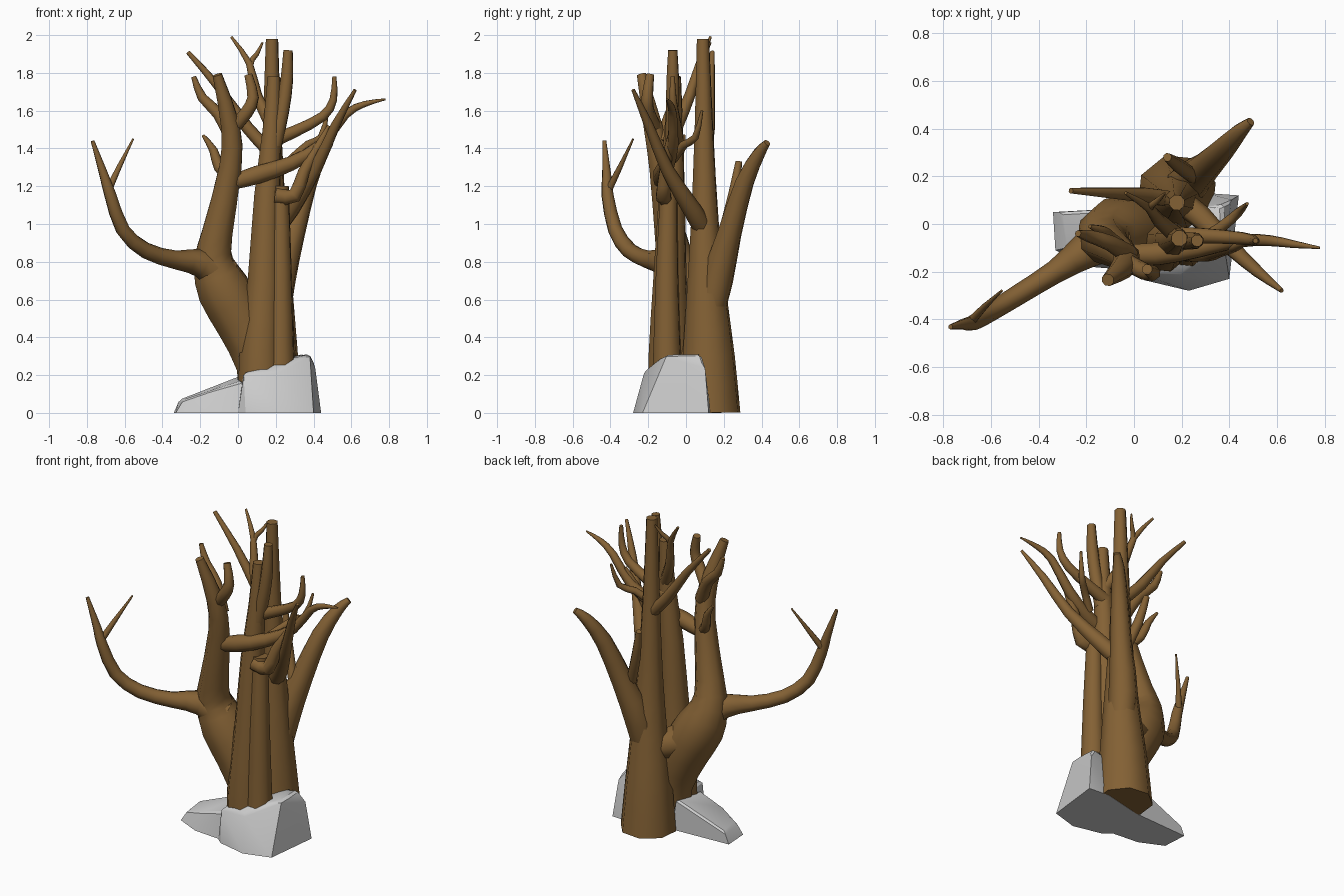
import bpy, bmesh
from math import cos, sin, pi
from mathutils import Vector

bark = bpy.data.materials.new("bark")
bark.diffuse_color = (0.23, 0.12, 0.035, 1)


def finish(name, bm, mat=None, angle=40):
    for v in bm.verts:
        v.co.z = max(v.co.z, 0)
    bmesh.ops.recalc_face_normals(bm, faces=bm.faces)
    me = bpy.data.meshes.new(name)
    bm.to_mesh(me)
    bm.free()
    ob = bpy.data.objects.new(name, me)
    bpy.context.collection.objects.link(ob)
    if mat:
        me.materials.append(mat)
    bpy.ops.object.select_all(action='DESELECT')
    ob.select_set(True)
    bpy.context.view_layer.objects.active = ob
    bpy.ops.object.shade_smooth_by_angle(angle=angle * pi / 180)
    return ob


def smooth_path(pts):
    """Catmull-Rom path of 4D points (x, y, z, radius), two steps per span."""
    p = [Vector(q) for q in pts]
    p = [p[0] * 2 - p[1]] + p + [p[-1] * 2 - p[-2]]
    out = []
    for i in range(1, len(p) - 2):
        a, b, c, d = p[i - 1:i + 3]
        out += [b, (b + c) * 0.5625 - (a + d) * 0.0625]
    return out + [p[-2]]


def limb(name, *pts, sides=8):
    """Tapered tube along a path of (x, y, z, radius)."""
    path = smooth_path(pts)
    pos = [q.to_3d() for q in path]
    n = len(pos)
    bm = bmesh.new()
    rings = []
    tan = (pos[1] - pos[0]).normalized()
    u = tan.cross(Vector((0.1, 1, 0.05))).normalized()
    for i in range(n):
        t = (pos[min(i + 1, n - 1)] - pos[max(i - 1, 0)]).normalized()
        u = tan.rotation_difference(t) @ u
        tan = t
        v = t.cross(u)
        ring = []
        for k in range(sides):
            a = 2 * pi * (k + 0.5) / sides
            co = pos[i] + (u * cos(a) + v * sin(a)) * max(path[i].w, 0.005) * 1.03
            ring.append(bm.verts.new(co))
        rings.append(ring)
    for r0, r1 in zip(rings, rings[1:]):
        for k in range(sides):
            j = (k + 1) % sides
            bm.faces.new((r0[k], r0[j], r1[j], r1[k]))
    bm.faces.new(rings[0][::-1])
    bm.faces.new(rings[-1])
    return finish(name, bm, bark, 65)


def rock(name, pts):
    """Convex faceted stone with softened edges."""
    bm = bmesh.new()
    for q in pts:
        bm.verts.new(q)
    bmesh.ops.convex_hull(bm, input=bm.verts)
    bmesh.ops.dissolve_limit(bm, angle_limit=0.12, verts=bm.verts, edges=bm.edges)
    edges = [e for e in bm.edges if min(v.co.z for v in e.verts) > 0.01]
    bmesh.ops.bevel(bm, geom=edges, offset=0.012, segments=1, affect='EDGES')
    return finish(name, bm, None, 25)


# Stones at the foot
rock("right_rock", [(.44, .12, 0), (.43, -.05, 0), (.40, -.23, 0), (.23, -.28, 0), (.04, -.235, 0),
                    (0, -.2, 0), (0, .06, 0), (.30, .13, 0), (.41, .1, .25), (.37, .08, .31), (.29, .06, .3),
                    (.29, -.13, .29), (.38, -.1, .31), (.2, -.22, .22), (.03, -.21, .21), (.02, .05, .2)])
rock("left_rock", [(-.34, .05, 0), (-.33, -.11, 0), (-.18, -.18, 0), (.05, -.2, 0), (.05, .07, 0),
                   (-.31, .05, .07), (-.29, -.1, .07), (-.15, -.15, .12), (.02, -.17, .17), (.02, .07, .2)])

# Tall back trunk and its branches
limb("back_trunk", (.18, .125, 0, .165), (.18, .12, .3, .14), (.185, .11, .6, .11), (.185, .1, 1, .075),
     (.18, .095, 1.5, .05), (.18, .09, 1.98, .033))
limb("back_branch", (.19, .1, .4, .07), (.22, .165, .7, .085), (.29, .23, .95, .065),
     (.37, .31, 1.22, .05), (.44, .385, 1.37, .034), (.49, .43, 1.43, .018))
limb("back_stub", (.25, .2, .95, .03), (.18, .25, 1.15, .028), (.14, .28, 1.33, .018))
limb("right_low_branch", (.2, .09, .98, .05), (.28, .03, 1.08, .048), (.41, -.1, 1.29, .034),
     (.52, -.2, 1.53, .024), (.62, -.28, 1.71, .009))
limb("left_high_branch", (.18, .1, 1.37, .035), (.05, .12, 1.51, .033), (-.1, .13, 1.72, .023),
     (-.265, .14, 1.91, .012))

# Front trunk and its branches
limb("front_trunk", (.12, -.08, .02, .12), (.12, -.085, .3, .115), (.14, -.085, .7, .09),
     (.155, -.075, 1.15, .07), (.18, -.065, 1.5, .05), (.19, -.06, 1.78, .034))
limb("front_upper_limb", (.19, -.07, 1.4, .04), (.235, -.07, 1.6, .037), (.258, -.07, 1.76, .034),
     (.265, -.07, 1.92, .025))
limb("top_branch", (.18, -.05, 1.52, .035), (.1, .02, 1.68, .028), (.06, .07, 1.85, .018),
     (-.035, .13, 1.99, .007))
limb("top_twig", (.065, .06, 1.82, .014), (.075, .08, 1.87, .014), (.1, .1, 1.9, .012), (.13, .13, 1.96, .005))
limb("upper_right_branch", (.18, -.05, 1.44, .04), (.3, -.05, 1.49, .033), (.45, -.06, 1.57, .027),
     (.505, -.07, 1.66, .021), (.51, -.07, 1.78, .011))
limb("long_right_branch", (-.03, -.125, 1.22, .04), (.1, -.125, 1.26, .05), (.28, -.1, 1.32, .04),
     (.44, -.07, 1.42, .03), (.57, -.07, 1.58, .023), (.67, -.085, 1.635, .016), (.78, -.1, 1.66, .005))
limb("curled_twig", (.28, -.07, 1.34, .024), (.37, -.01, 1.42, .022), (.44, .05, 1.46, .018),
     (.475, .085, 1.6, .007))

# Side trunk ending in a bent branch
limb("side_trunk", (.22, -.1, .02, .09), (.225, -.1, .3, .075), (.225, -.1, .75, .06), (.225, -.09, 1.2, .045))
limb("side_branch", (.2, -.11, 1.15, .045), (.3, -.12, 1.15, .04), (.35, -.11, 1.28, .032),
     (.43, -.09, 1.42, .022), (.48, -.07, 1.52, .008))

# Leaning left trunk with a swollen fork joined to the back trunk
limb("left_trunk", (.12, -.02, .02, .12), (.11, -.02, .25, .12), (.02, -.02, .48, .14), (-.08, -.035, .66, .142),
     (-.13, -.055, .8, .108), (-.11, -.085, .95, .085), (-.04, -.135, 1.3, .062), (-.04, -.175, 1.52, .052),
     (-.11, -.235, 1.79, .026))
limb("trunk_web", (-.08, -.04, .66, .08), (.03, .02, .56, .1), (.16, .09, .52, .08))
limb("long_left_branch", (-.08, -.04, .72, .11), (-.2, -.11, .795, .075), (-.33, -.2, .81, .048),
     (-.49, -.3, .86, .042), (-.61, -.375, .97, .038), (-.675, -.415, 1.15, .032),
     (-.71, -.42, 1.26, .024), (-.77, -.432, 1.44, .01))
limb("left_twig", (-.69, -.415, 1.17, .02), (-.63, -.35, 1.3, .014), (-.555, -.28, 1.45, .004))
limb("bent_upper_branch", (-.03, -.16, 1.5, .035), (.045, -.2, 1.59, .035), (.08, -.205, 1.67, .031),
     (.055, -.19, 1.79, .022))
limb("left_upper_branch", (-.02, -.13, 1.43, .04), (-.1, -.08, 1.58, .033), (-.19, -.05, 1.67, .026),
     (-.235, -.04, 1.78, .013))
limb("left_small_branch", (-.03, -.12, 1.23, .032), (-.1, -.06, 1.3, .028), (-.13, -.03, 1.39, .022),
     (-.185, -.01, 1.47, .008))
